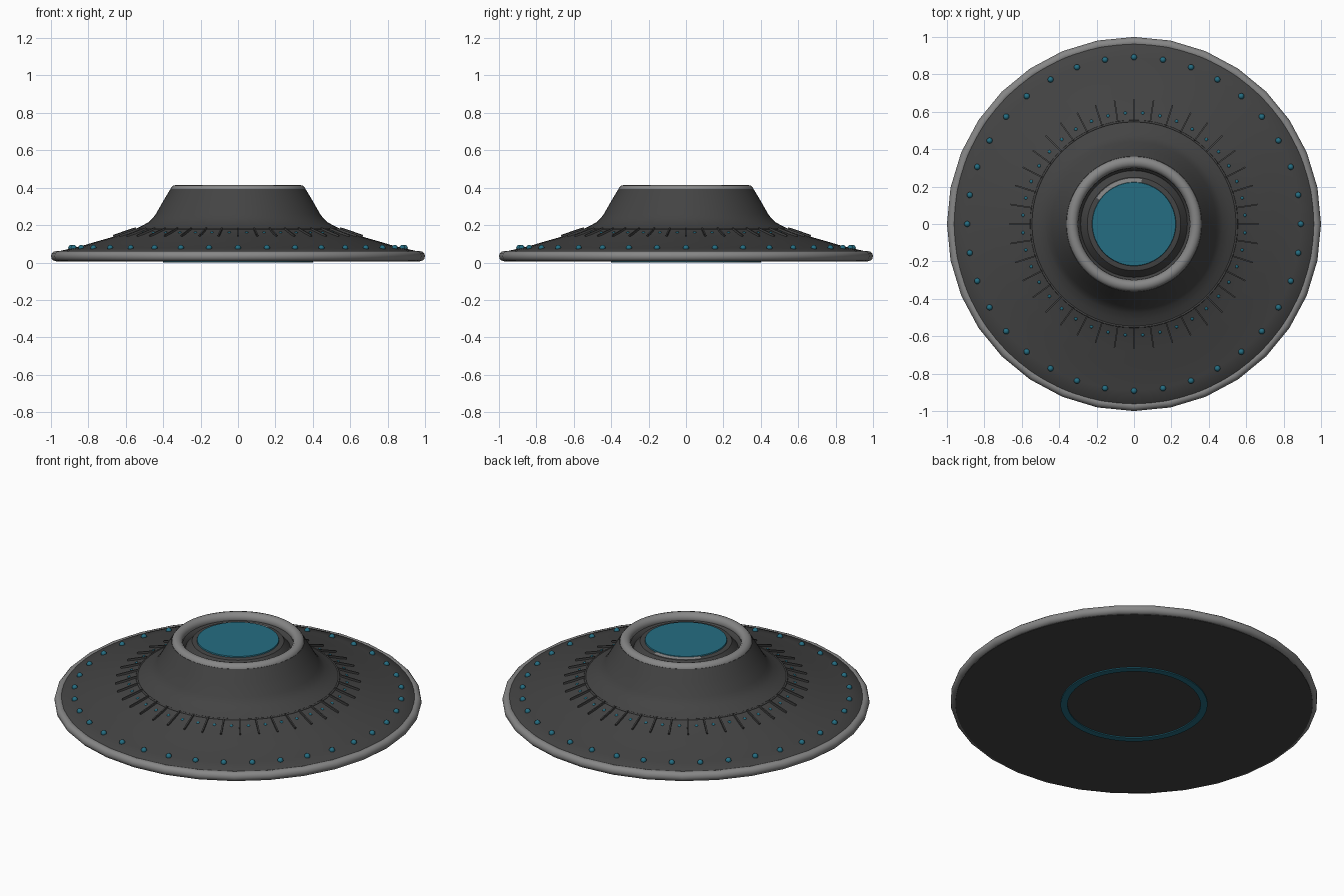
import bpy, bmesh, math
from mathutils import Matrix, Vector

if "Cube" in bpy.data.objects:
    bpy.data.objects.remove(bpy.data.objects["Cube"])


def mat(name, rgb):
    m = bpy.data.materials.new(name)
    m.diffuse_color = (*rgb, 1)
    m.use_nodes = True
    m.node_tree.nodes["Principled BSDF"].inputs["Base Color"].default_value = m.diffuse_color
    return m


DARK = mat("dark_hull", (0.057, 0.057, 0.057))
GREY = mat("light_grey_trim", (0.24, 0.24, 0.24))
BLUE = mat("blue_light", (0.018, 0.155, 0.225))


def finish(name, bm, material, angle=40):
    bmesh.ops.recalc_face_normals(bm, faces=bm.faces[:])
    me = bpy.data.meshes.new(name)
    bm.to_mesh(me)
    bm.free()
    ob = bpy.data.objects.new(name, me)
    bpy.context.collection.objects.link(ob)
    me.materials.append(material)
    bpy.ops.object.select_all(action='DESELECT')
    ob.select_set(True)
    bpy.context.view_layer.objects.active = ob
    bpy.ops.object.shade_smooth_by_angle(angle=math.radians(angle))
    return ob


def lathe(name, profile, material, n=64, closed=False, angle=40, start=0, sweep=360):
    """Revolve (radius, z) points about z."""
    bm = bmesh.new()
    vs = [bm.verts.new((r, 0, z)) for r, z in profile]
    es = [bm.edges.new((a, b)) for a, b in zip(vs, vs[1:])]
    if closed:
        es.append(bm.edges.new((vs[-1], vs[0])))
    rot = Matrix.Rotation(math.radians(start), 3, 'Z')
    bmesh.ops.rotate(bm, verts=vs, cent=(0, 0, 0), matrix=rot)
    bmesh.ops.spin(bm, geom=vs + es, cent=(0, 0, 0), axis=(0, 0, 1),
                   angle=math.radians(sweep), steps=n, use_duplicate=False)
    bmesh.ops.remove_doubles(bm, verts=bm.verts[:], dist=1e-5)
    return finish(name, bm, material, angle)


def torus(name, major, minor, z, material, n=64, k=12):
    pts = [(major + minor * math.cos(2 * math.pi * i / k),
            z + minor * math.sin(2 * math.pi * i / k)) for i in range(k)]
    return lathe(name, pts, material, n, closed=True, angle=60)


# Saucer hull with flared neck and a recessed top
hull = [(0, 0.006), (0.972, 0.006), (0.982, 0.035), (0.96, 0.06), (0.89, 0.076),
        (0.81, 0.096), (0.75, 0.114), (0.68, 0.134), (0.62, 0.152), (0.56, 0.174),
        (0.51, 0.198), (0.475, 0.218), (0.455, 0.238), (0.44, 0.258), (0.40, 0.328),
        (0.362, 0.392), (0.33, 0.39), (0.30, 0.375), (0.285, 0.35), (0.265, 0.375),
        (0.25, 0.393), (0.226, 0.397), (0, 0.397)]
lathe("saucer_hull", hull, DARK, 72)

# Grey trim rings
torus("outer_rim", 0.973, 0.027, 0.034, GREY, 32)
torus("top_collar", 0.331, 0.032, 0.383, GREY, 64)
lathe("inner_collar_arc", [(0.224, 0.400), (0.244, 0.397)], GREY, 16, start=80, sweep=65)

# Blue top window and underside glow ring
lathe("top_window", [(0, 0.403), (0.222, 0.403), (0.225, 0.395)], BLUE, 64)
lathe("underside_ring", [(0.362, 0.008), (0.362, 0.0), (0.40, 0.0), (0.40, 0.008)],
      BLUE, 64, closed=True)

# Thin seam ring above the fins
torus("seam_ring", 0.55, 0.006, 0.177, DARK, 64, 8)


def ball_ring(name, count, radius, z, size, offset=0):
    bm = bmesh.new()
    for i in range(count):
        a = 2 * math.pi * (i + offset) / count
        p = Vector((radius * math.cos(a), radius * math.sin(a), z))
        bmesh.ops.create_uvsphere(bm, u_segments=12, v_segments=8, radius=size,
                                  matrix=Matrix.Translation(p))
    finish(name, bm, BLUE, 60)


# Rim lamps and the small lamps between fins
ball_ring("rim_lamps", 36, 0.892, 0.078, 0.016)
ball_ring("fin_lamps", 40, 0.593, 0.155, 0.011, 0.5)

# Radial fins lying on the slope
bm = bmesh.new()
slope = math.atan2(0.038, 0.11)
for i in range(40):
    m = (Matrix.Rotation(2 * math.pi * i / 40, 4, 'Z')
         @ Matrix.Translation((0.607, 0, 0.156))
         @ Matrix.Rotation(slope, 4, 'Y')
         @ Matrix.Diagonal((0.122, 0.008, 0.024, 1)))
    bmesh.ops.create_cube(bm, size=1, matrix=m)
finish("radial_fins", bm, DARK, 30)
